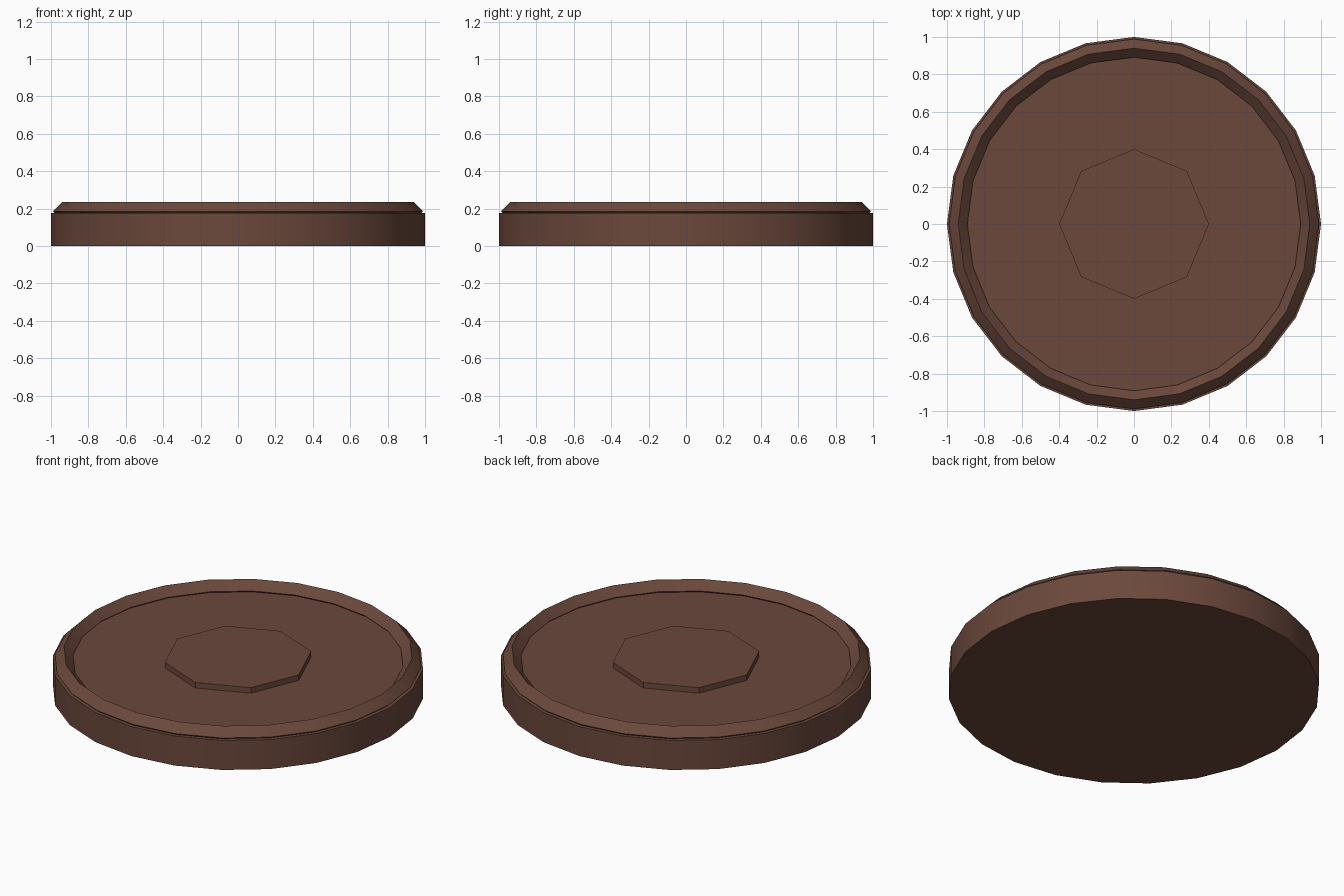
import bpy
import math

if "Cube" in bpy.data.objects:
    bpy.data.objects.remove(bpy.data.objects["Cube"])

# single brown finish
brown = bpy.data.materials.new("dark brown")
brown.diffuse_color = (0.147, 0.065, 0.045, 1.0)
brown.use_nodes = True
brown.node_tree.nodes["Principled BSDF"].inputs["Base Color"].default_value = brown.diffuse_color


def finish(name):
    """Name the new part, colour it and keep its hard edges sharp."""
    ob = bpy.context.object
    ob.name = name
    ob.data.materials.append(brown)
    bpy.ops.object.shade_smooth_by_angle(angle=math.radians(30))
    return ob


def disc(name, sides, radius, z0, z1):
    bpy.ops.mesh.primitive_cylinder_add(
        vertices=sides, radius=radius, depth=z1 - z0, location=(0, 0, (z0 + z1) / 2))
    return finish(name)


# main round body
disc("body", 24, 1.0, 0.0, 0.175)

# raised diamond-section rim sunk into the body's top edge
bpy.ops.mesh.primitive_torus_add(
    major_segments=24, minor_segments=4, major_radius=0.94, minor_radius=0.049,
    location=(0, 0, 0.185))
finish("rim")

# low octagonal boss in the middle
disc("centre_boss", 8, 0.4, 0.165, 0.208)
